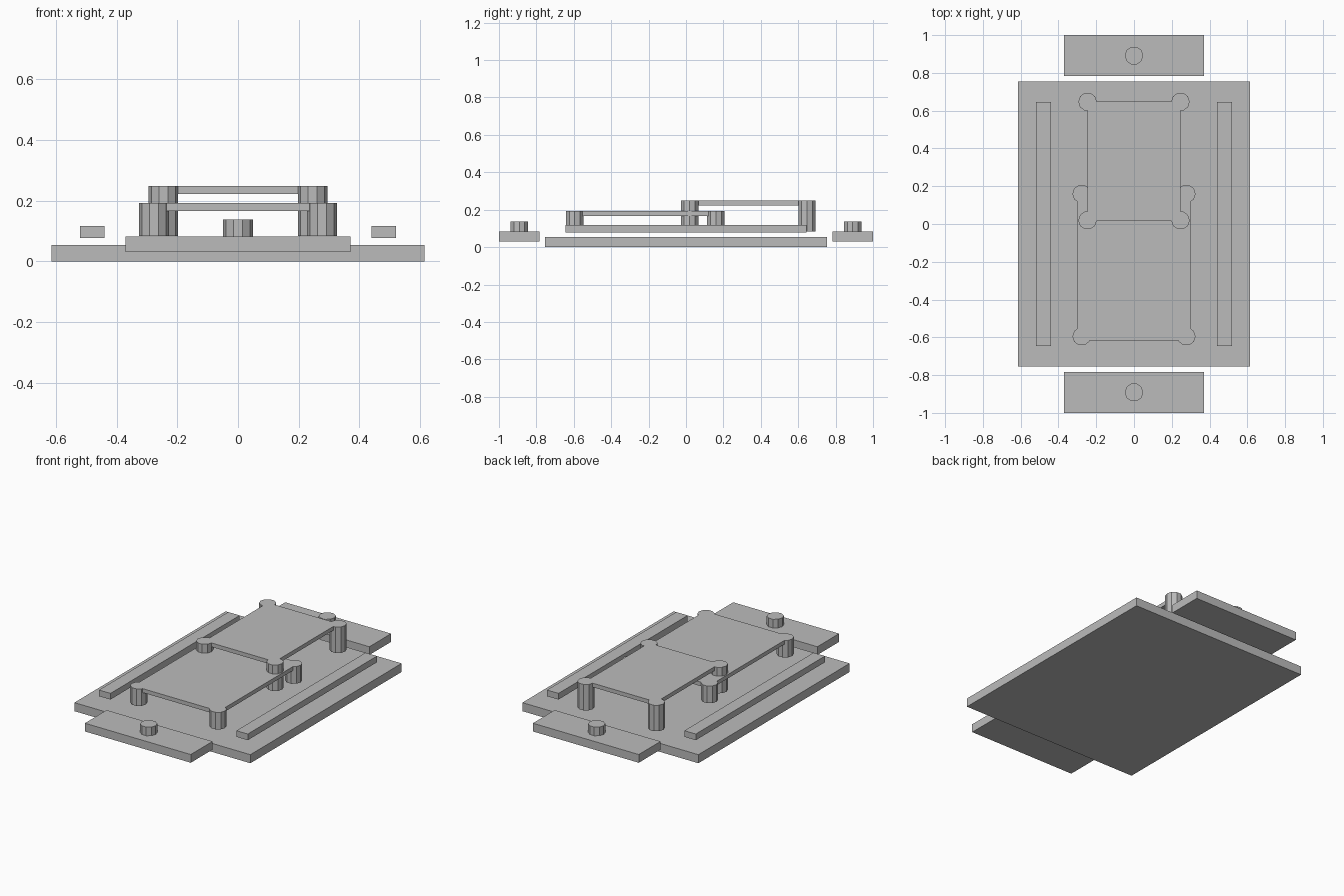
import bpy

if "Cube" in bpy.data.objects:
    bpy.data.objects.remove(bpy.data.objects["Cube"], do_unlink=True)

grey = bpy.data.materials.new("plain grey")
grey.use_nodes = True
colour = (0.5, 0.5, 0.5, 1)
grey.diffuse_color = colour
grey.node_tree.nodes["Principled BSDF"].inputs["Base Color"].default_value = colour


def finish(name):
    ob = bpy.context.object
    ob.name = name
    bpy.ops.object.transform_apply(location=False, rotation=False, scale=True)
    ob.data.materials.append(grey)
    return ob


def slab(name, x, y, z):
    """Box from (low, high) ranges on each axis."""
    ranges = (x, y, z)
    bpy.ops.mesh.primitive_cube_add(size=1, location=[(a + b) / 2 for a, b in ranges])
    bpy.context.object.scale = [b - a for a, b in ranges]
    return finish(name)


def post(name, x, y, z, radius=0.049):
    """Ten-sided post with a corner on the x axis."""
    bpy.ops.mesh.primitive_cylinder_add(
        vertices=10, radius=radius, depth=z[1] - z[0], location=(x, y, sum(z) / 2),
        rotation=(0, 0, 0.3141593))
    bpy.ops.object.transform_apply(location=False, rotation=True, scale=False)
    return finish(name)


def deck(name, half_width, y, post_x, post_y, top):
    """Thin plate merged with four corner posts."""
    plate = slab(name, (-half_width, half_width), y, (top - 0.025, top))
    for side in (-1, 1):
        for py in post_y:
            leg = post("deck_post", side * post_x, py, (0.084, top))
            mod = plate.modifiers.new("merge post", 'BOOLEAN')
            mod.operation = 'UNION'
            mod.solver = 'EXACT'
            mod.object = leg
            bpy.context.view_layer.objects.active = plate
            bpy.ops.object.modifier_apply(modifier=mod.name)
            bpy.data.objects.remove(leg, do_unlink=True)


# Base board
slab("base_board", (-0.615, 0.615), (-0.755, 0.755), (0, 0.054))

# End plates with a stud each
for end, y in (("front", (-1, -0.783)), ("back", (0.783, 1))):
    slab(end + "_end_plate", (-0.37, 0.37), y, (0.031, 0.083))
    post(end + "_stud", 0, sum(y) / 2, (0.083, 0.138))

# Side rails
for side, x in (("right", (-0.52, -0.44)), ("left", (0.44, 0.52))):
    slab(side + "_rail", x, (-0.645, 0.645), (0.078, 0.117))

# Two overlapping raised decks
deck("lower_deck", 0.30, (-0.618, 0.185), 0.277, (-0.595, 0.16), 0.192)
deck("upper_deck", 0.246, (0.017, 0.649), 0.246, (0.019, 0.647), 0.248)
